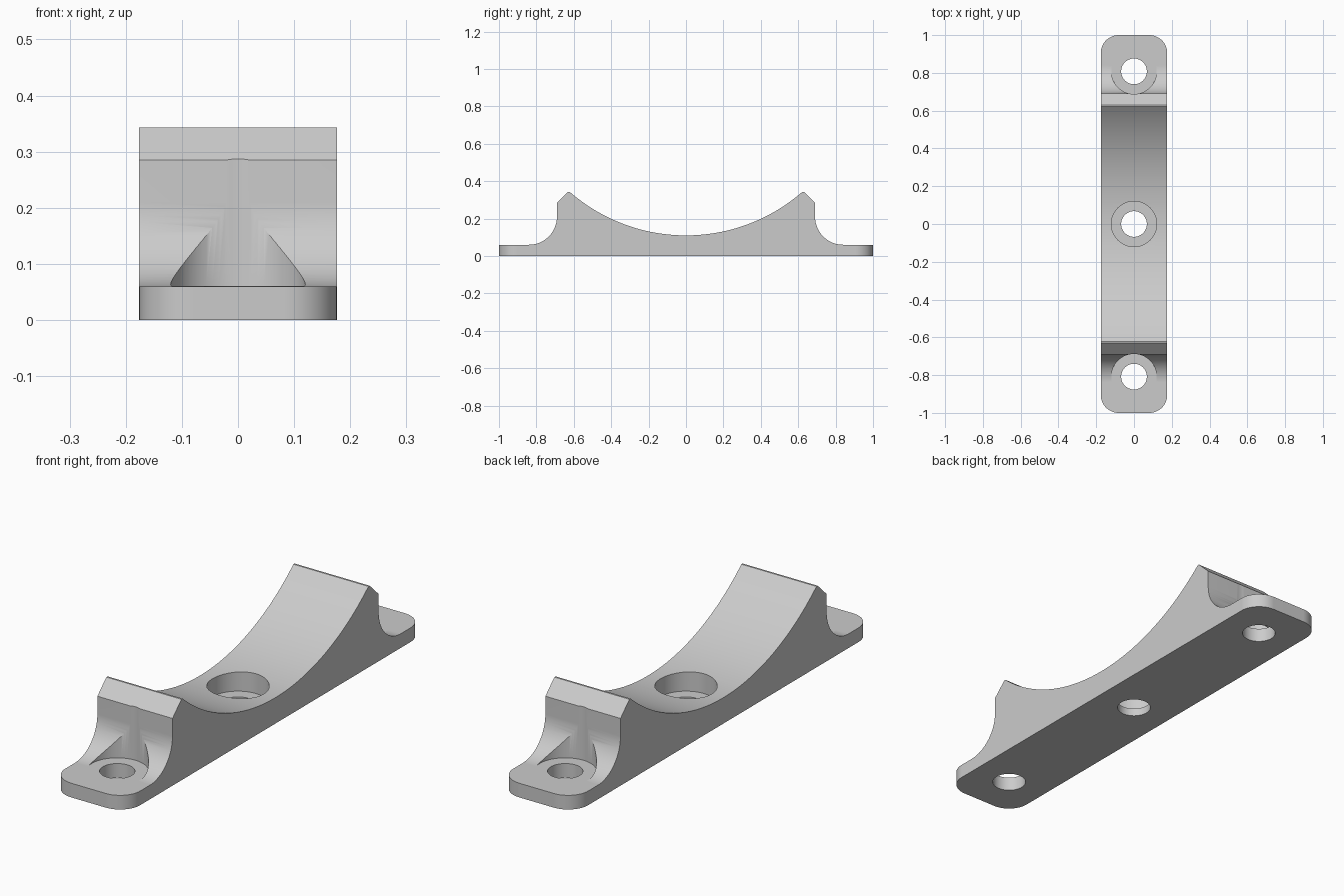
import bpy, bmesh
from math import sin, cos, pi, sqrt, atan2
from mathutils import Matrix, Vector

default = bpy.data.objects.get("Cube")
if default:
    bpy.data.objects.remove(default, do_unlink=True)

HALF_W, HALF_L = 0.176, 1.0
PLATE, WALL_Y, FILLET = 0.06, 0.69, 0.15
CREST_Y, CREST_Z, VALLEY_Z = 0.622, 0.343, 0.11
SCREW_Y, SCREW_R, HEAD_R = 0.808, 0.068, 0.12


def arc(cy, cz, r, a0, a1, n):
    """Points along a circular arc, both ends included."""
    return [(cy + r * cos(a0 + (a1 - a0) * i / n),
             cz + r * sin(a0 + (a1 - a0) * i / n)) for i in range(n + 1)]


def prism(name, points, offset):
    """Extrude a closed outline of 3D points along an offset."""
    bm = bmesh.new()
    face = bm.faces.new([bm.verts.new(p) for p in points])
    new = bmesh.ops.extrude_face_region(bm, geom=[face])["geom"]
    bmesh.ops.translate(bm, vec=Vector(offset),
                        verts=[v for v in new if isinstance(v, bmesh.types.BMVert)])
    bmesh.ops.recalc_face_normals(bm, faces=bm.faces[:])
    return link(name, bm)


def link(name, bm):
    mesh = bpy.data.meshes.new(name)
    bm.to_mesh(mesh)
    bm.free()
    obj = bpy.data.objects.new(name, mesh)
    bpy.context.collection.objects.link(obj)
    return obj


def cylinder(name, r, y, z0, z1):
    bm = bmesh.new()
    bmesh.ops.create_cone(bm, cap_ends=True, segments=64, radius1=r, radius2=r,
                          depth=z1 - z0,
                          matrix=Matrix.Translation((0, y, (z0 + z1) / 2)))
    return link(name, bm)


def cut(target, cutter, operation="DIFFERENCE"):
    """Apply a boolean and discard the cutter."""
    cutter.hide_render = True
    bpy.context.view_layer.objects.active = target
    mod = target.modifiers.new("cut", "BOOLEAN")
    mod.operation, mod.solver, mod.object = operation, "EXACT", cutter
    bpy.ops.object.modifier_apply(modifier=mod.name)
    bpy.data.objects.remove(cutter, do_unlink=True)


# Side profile: half of it from the valley outwards, then mirrored
sag = CREST_Z - VALLEY_Z
cradle_r = (CREST_Y ** 2 + sag ** 2) / (2 * sag)
cradle_z = VALLEY_Z + cradle_r
end_angle = atan2(CREST_Z - cradle_z, CREST_Y)
half = arc(0, cradle_z, cradle_r, -pi / 2, end_angle, 32)
half += [(CREST_Y + 0.008, CREST_Z), (WALL_Y, 0.285)]
half += arc(WALL_Y + FILLET, PLATE + FILLET, FILLET, pi, 1.5 * pi, 20)
half += [(HALF_L + 0.1, PLATE), (HALF_L + 0.1, 0)]
profile = half + [(-y, z) for y, z in reversed(half[1:])]
saddle = prism("saddle_bracket", [(-0.3, y, z) for y, z in profile], (0.6, 0, 0))

# Trim to the plan outline with rounded corners
r = 0.095
outline = []
for i, (sx, sy) in enumerate([(1, 1), (-1, 1), (-1, -1), (1, -1)]):
    outline += arc(sx * (HALF_W - r), sy * (HALF_L - r), r, i * pi / 2, (i + 1) * pi / 2, 12)
cut(saddle, prism("plan_cutter", [(x, y, -0.1) for x, y in outline], (0, 0, 1)), "INTERSECT")

# Screw holes with head clearances
for y, floor in ((-SCREW_Y, PLATE + 0.0001), (0, 0.034), (SCREW_Y, PLATE + 0.0001)):
    cut(saddle, cylinder("head_cutter", HEAD_R, y, floor, 0.6))
    cut(saddle, cylinder("screw_cutter", SCREW_R, y, -0.2, 0.5))

# Single grey material
grey = bpy.data.materials.new("plain_grey")
colour = (0.6, 0.6, 0.6, 1)
grey.use_nodes = True
grey.diffuse_color = colour
grey.node_tree.nodes["Principled BSDF"].inputs["Base Color"].default_value = colour
saddle.data.materials.clear()
saddle.data.materials.append(grey)
for poly in saddle.data.polygons:
    poly.material_index = 0

# Smooth curves with crisp edges
bpy.ops.object.select_all(action="DESELECT")
saddle.select_set(True)
bpy.context.view_layer.objects.active = saddle
bpy.ops.object.shade_smooth_by_angle(angle=pi / 6)
weighted = saddle.modifiers.new("weighted_normals", "WEIGHTED_NORMAL")
weighted.keep_sharp = True
